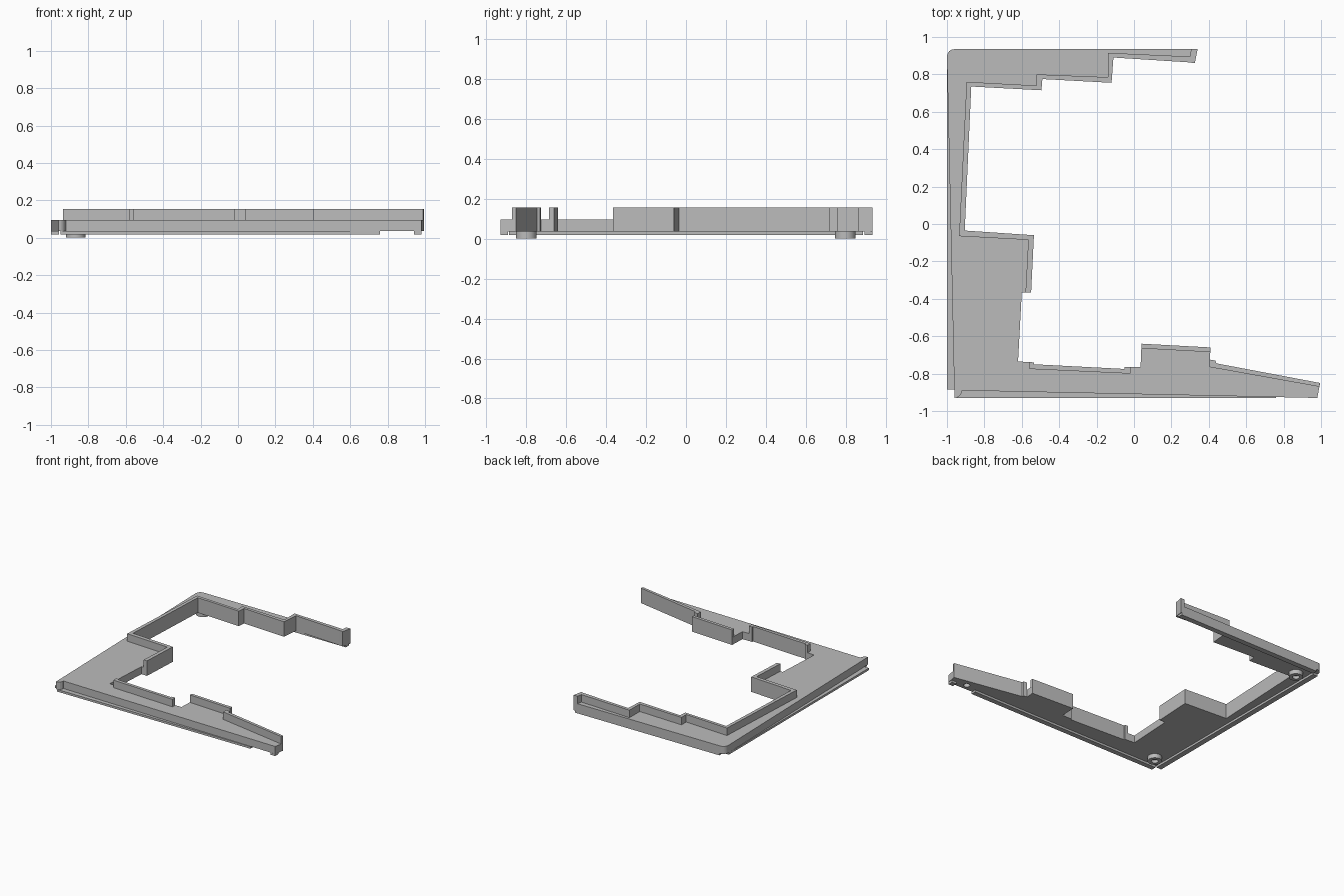
import bpy, bmesh, math

cube = bpy.data.objects.get("Cube")
if cube:
    bpy.data.objects.remove(cube, do_unlink=True)

grey = bpy.data.materials.new("plain_grey")
grey.use_nodes = True
colour = (0.5, 0.5, 0.5, 1)
grey.diffuse_color = colour
grey.node_tree.nodes["Principled BSDF"].inputs["Base Color"].default_value = colour

GROOVE, PLATE_TOP, WALL_TOP, RIDGE = 0.035, 0.095, 0.155, 0.018


def finish(name, bm):
    bmesh.ops.recalc_face_normals(bm, faces=bm.faces)
    mesh = bpy.data.meshes.new(name)
    bm.to_mesh(mesh)
    bm.free()
    mesh.materials.append(grey)
    obj = bpy.data.objects.new(name, mesh)
    bpy.context.collection.objects.link(obj)
    return obj


def prism(name, outline, z0, z1):
    bm = bmesh.new()
    face = bm.faces.new([bm.verts.new((x, y, z0)) for x, y in outline])
    top = bmesh.ops.extrude_face_region(bm, geom=[face])["geom"]
    for v in top:
        if isinstance(v, bmesh.types.BMVert):
            v.co.z = z1
    return finish(name, bm)


def box(name, x0, x1, y0, y1, z0, z1):
    return prism(name, [(x0, y0), (x1, y0), (x1, y1), (x0, y1)], z0, z1)


def lathe(name, profile, x, y, steps=32):
    bm = bmesh.new()
    verts = [bm.verts.new((x + r, y, z)) for r, z in profile]
    edges = [bm.edges.new(pair) for pair in zip(verts, verts[1:])]
    bmesh.ops.spin(bm, geom=verts + edges, cent=(x, y, 0), axis=(0, 0, 1),
                   angle=math.tau, steps=steps)
    bmesh.ops.remove_doubles(bm, verts=bm.verts, dist=1e-4)
    return finish(name, bm)


def corner(cx, cy, start, r=0.04):
    angles = [math.radians(start + 22.5 * i) for i in range(5)]
    return [(cx + r * math.cos(a), cy + r * math.sin(a)) for a in angles]


# Inner edge of the frame, from the back tip round to the front tip
back_edge = [(0.34, 0.935), (0.325, 0.86), (0.285, 0.865), (-0.11, 0.89),
             (-0.12, 0.755), (-0.49, 0.775), (-0.495, 0.715), (-0.87, 0.735),
             (-0.905, -0.035), (-0.535, -0.06), (-0.55, -0.365)]
ledge_edge = [(-0.6, -0.365), (-0.62, -0.735)]
front_edge = [(-0.535, -0.74), (-0.535, -0.75), (-0.05, -0.775), (-0.05, -0.765)]
tab_edge = [(0.035, -0.765), (0.04, -0.64), (0.41, -0.66)]
tip_edge = [(0.405, -0.725), (0.435, -0.73), (0.44, -0.745), (0.995, -0.85)]

# Main plate with rounded outer corners
plate = prism("frame_plate",
              back_edge + ledge_edge + front_edge + tab_edge + tip_edge
              + [(0.98, -0.93)] + corner(-0.96, -0.89, 270)[::-1]
              + corner(-0.96, 0.895, 180 - 90)[::-1],
              GROOVE, PLATE_TOP)

# Blind screw hole under the front tip
cutter = lathe("hole_cutter", [(0, 0), (0.024, 0), (0.024, 0.07), (0, 0.07)],
               0.85, -0.88)
cutter.hide_render = True
cut = plate.modifiers.new("hole", "BOOLEAN")
cut.operation, cut.solver, cut.object = "DIFFERENCE", "EXACT", cutter
bpy.context.view_layer.objects.active = plate
bpy.ops.object.modifier_apply(modifier=cut.name)
bpy.data.objects.remove(cutter, do_unlink=True)

# Thin raised walls along the opening: inner edge, then the outer side back
prism("back_wall", back_edge
      + [(-0.58, -0.365), (-0.565, -0.085), (-0.935, -0.065), (-0.895, 0.76),
         (-0.52, 0.74), (-0.52, 0.8), (-0.14, 0.785), (-0.14, 0.915),
         (0.3, 0.895), (0.305, 0.935)], PLATE_TOP, WALL_TOP)
prism("front_wall", front_edge
      + [(-0.02, -0.765), (-0.02, -0.8), (-0.56, -0.775), (-0.56, -0.738)],
      PLATE_TOP, WALL_TOP)
prism("tab_wall", tab_edge[1:] + [(0.41, -0.685), (0.04, -0.665)],
      PLATE_TOP, WALL_TOP)
prism("tip_wall", tip_edge + [(0.99, -0.87), (0.405, -0.765)],
      PLATE_TOP, WALL_TOP)

# Ridges under the outer border, broken at the corners
box("front_ridge", -0.95, 0.76, -0.93, -0.89, RIDGE, GROOVE)
box("side_ridge", -1, -0.957, -0.885, 0.885, RIDGE, GROOVE)
box("back_ridge", -0.95, 0.33, 0.893, 0.935, RIDGE, GROOVE)
box("tip_ridge", 0.94, 0.98, -0.93, -0.89, RIDGE, GROOVE)

# Round feet with a hollow centre
for name, y in (("front_foot", -0.8), ("back_foot", 0.797)):
    foot = lathe(name, [(0.052, GROOVE), (0.052, 0), (0.026, 0),
                        (0.026, 0.025), (0, 0.025)], -0.868, y)
    bpy.ops.object.select_all(action="DESELECT")
    foot.select_set(True)
    bpy.context.view_layer.objects.active = foot
    bpy.ops.object.shade_smooth_by_angle()
